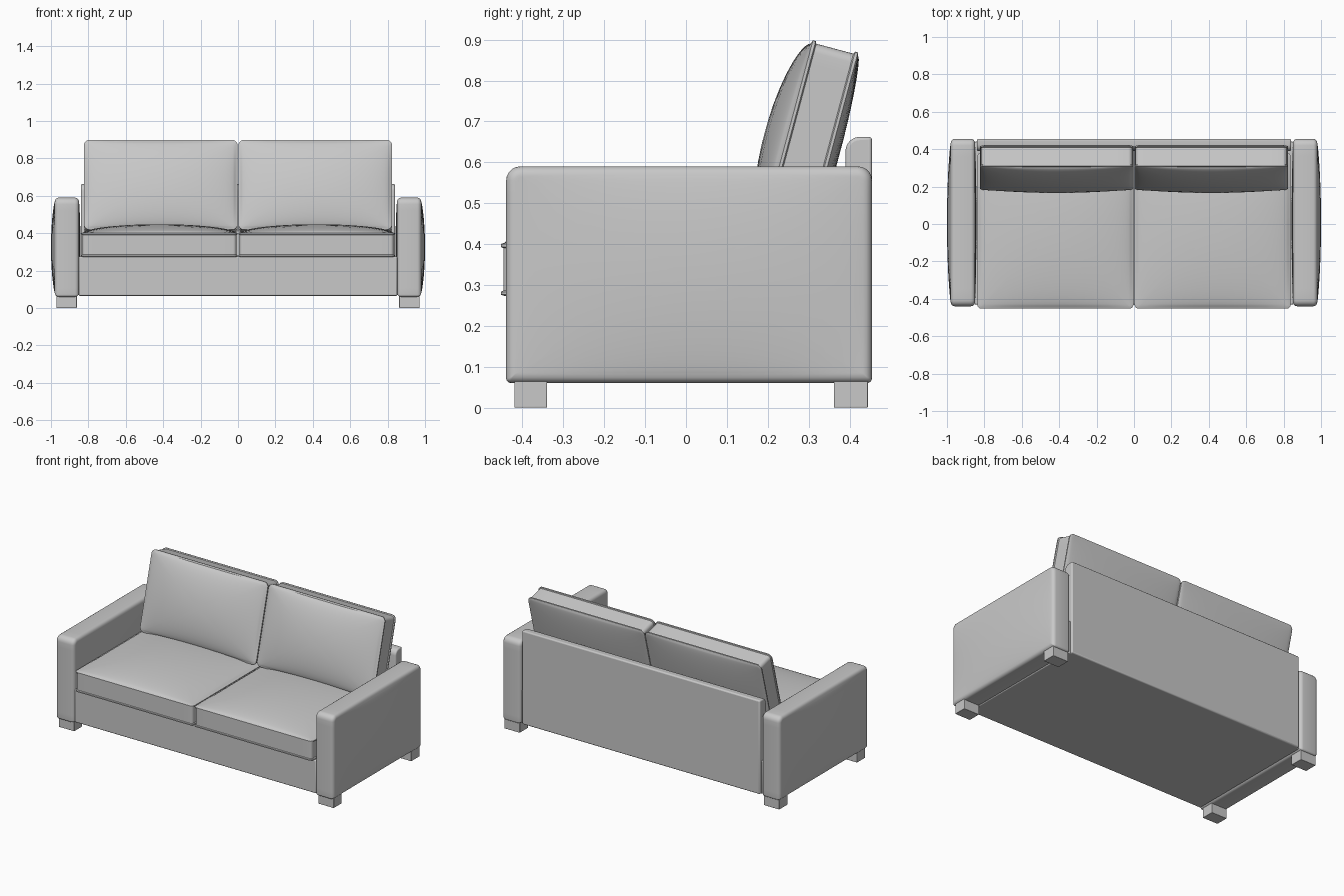
import bpy, bmesh, math
from mathutils import Matrix, Vector

if "Cube" in bpy.data.objects:
    bpy.data.objects.remove(bpy.data.objects["Cube"], do_unlink=True)

fabric = bpy.data.materials.new("light_grey_fabric")
fabric.use_nodes = True
GREY = (0.58, 0.58, 0.58, 1)
fabric.diffuse_color = GREY
fabric.node_tree.nodes["Principled BSDF"].inputs["Base Color"].default_value = GREY


def finish(bm, name, mirror=False, bevel=0):
    bmesh.ops.recalc_face_normals(bm, faces=bm.faces)
    mesh = bpy.data.meshes.new(name)
    bm.to_mesh(mesh)
    bm.free()
    mesh.materials.append(fabric)
    ob = bpy.data.objects.new(name, mesh)
    bpy.context.collection.objects.link(ob)
    bpy.ops.object.select_all(action='DESELECT')
    ob.select_set(True)
    bpy.context.view_layer.objects.active = ob
    bpy.ops.object.shade_smooth_by_angle(angle=math.radians(35))
    if bevel:
        mod = ob.modifiers.new("soft_edges", 'BEVEL')
        mod.width, mod.segments = bevel, 3
    if mirror:
        ob.modifiers.new("other_side", 'MIRROR')
    return ob


def box(name, low, high, bevel=0, mirror=False, round_edges=None, radius=0):
    """Box between two corners; edges passing round_edges(midpoint) get a large radius."""
    low, high = Vector(low), Vector(high)
    bm = bmesh.new()
    bmesh.ops.create_cube(bm, size=1)
    for v in bm.verts:
        v.co = (low + high) / 2 + v.co * (high - low)
    if round_edges:
        edges = [e for e in bm.edges if round_edges((e.verts[0].co + e.verts[1].co) / 2)]
        bmesh.ops.bevel(bm, geom=edges, offset=radius, segments=6,
                        affect='EDGES', profile=0.5)
    return finish(bm, name, mirror, bevel)


def outline(w, d, r_far, r_near, inset):
    """Rounded rectangle, with separate radii for the +y and -y corners."""
    pts = []
    for i, (sx, sy) in enumerate([(1, 1), (-1, 1), (-1, -1), (1, -1)]):
        r = max((r_far if sy > 0 else r_near) - inset, 0.002)
        cx, cy = sx * (w / 2 - inset - r), sy * (d / 2 - inset - r)
        for k in range(6):
            a = math.radians(90 * i + 18 * k)
            pts.append(Vector((cx + r * math.cos(a), cy + r * math.sin(a))))
    # split the straight runs so the domed faces stay smooth
    dense = []
    for p, q in zip(pts, pts[1:] + pts[:1]):
        n = 14 if (q - p).length > 0.1 else 1
        dense += [p.lerp(q, j / n) for j in range(n)]
    return dense


def pillow(name, w, d, radii, rim, crowns, matrix, power=0.6):
    """Stack outlines along the rim, then close both ends with a dome."""
    bm = bmesh.new()
    rings = []

    def add_ring(points):
        rings.append([bm.verts.new(matrix @ Vector(p)) for p in points])

    def dome(level, crown, scales):
        inset, z = level
        base = outline(w, d, *radii, inset)
        hw, hd = w / 2 - inset, d / 2 - inset
        for s in scales:
            ring = []
            for p in base:
                x, y = p * s
                lift = max((1 - (x / hw) ** 2) * (1 - (y / hd) ** 2), 0) ** power
                ring.append((x, y, z + crown * lift))
            add_ring(ring)

    scales = [0.985, 0.96, 0.92, 0.86, 0.77, 0.64, 0.48, 0.3, 0.12]
    dome(rim[0], -crowns[0], scales[::-1])
    for inset, z in rim:
        add_ring([(p.x, p.y, z) for p in outline(w, d, *radii, inset)])
    dome(rim[-1], crowns[1], scales)

    for a, b in zip(rings, rings[1:]):
        for i in range(len(a)):
            j = (i + 1) % len(a)
            bm.faces.new((a[i], a[j], b[j], b[i]))
    bm.faces.new(rings[0][::-1])
    bm.faces.new(rings[-1])
    return finish(bm, name, mirror=True)


def piped_rim(h):
    """Side wall with a small piping bead along both seams."""
    half = [(0.006, 0), (0.003, -0.007), (-0.003, -0.004), (-0.003, 0.003), (0.006, 0.006)]
    upper = [(0.003, h / 2 - 0.03)] + [(i, h / 2 + z) for i, z in half[1:]]
    return [(i, -z) for i, z in reversed(upper)] + upper


def round_rim(h, r):
    """Side wall with quarter-round edges."""
    arc = [math.radians(a) for a in (0, 22, 45, 68, 90)]
    upper = [(r - r * math.cos(a), h / 2 - r + r * math.sin(a)) for a in arc]
    return [(i, -z) for i, z in reversed(upper)] + upper


# Frame: base and backrest
box("base", (-0.852, -0.43, 0.065), (0.852, 0.44, 0.275), bevel=0.006)
box("backrest", (-0.84, 0.39, 0.065), (0.84, 0.455, 0.662), bevel=0.008,
    round_edges=lambda m: m.z > 0.65 and m.y < 0.4, radius=0.035)

# Arms: slabs with softly bulging sides
arm_axes = Matrix(((0, 0, 1, 0.915), (1, 0, 0, 0.0075), (0, 1, 0, 0.325), (0, 0, 0, 1)))
pillow("arms", 0.895, 0.53, (0.035, 0.012), round_rim(0.13, 0.022),
       (0.008, 0.02), arm_axes, power=0.8)

# Seat cushions
pillow("seat_cushions", 0.829, 0.83, (0.02, 0.02), piped_rim(0.118), (0, 0.045),
       Matrix.Translation((0.4205, -0.035, 0.338)))

# Back cushions, leaning back
lean = Matrix.Translation((0.413, 0.3015, 0.644)) @ Matrix.Rotation(math.radians(75), 4, 'X')
pillow("back_cushions", 0.815, 0.49, (0.025, 0.025), piped_rim(0.108), (0.018, 0.053), lean)

# Legs
for label, y0, y1 in (("front_legs", -0.42, -0.34), ("back_legs", 0.362, 0.445)):
    box(label, (0.862, y0, 0), (0.97, y1, 0.07), bevel=0.002, mirror=True)
